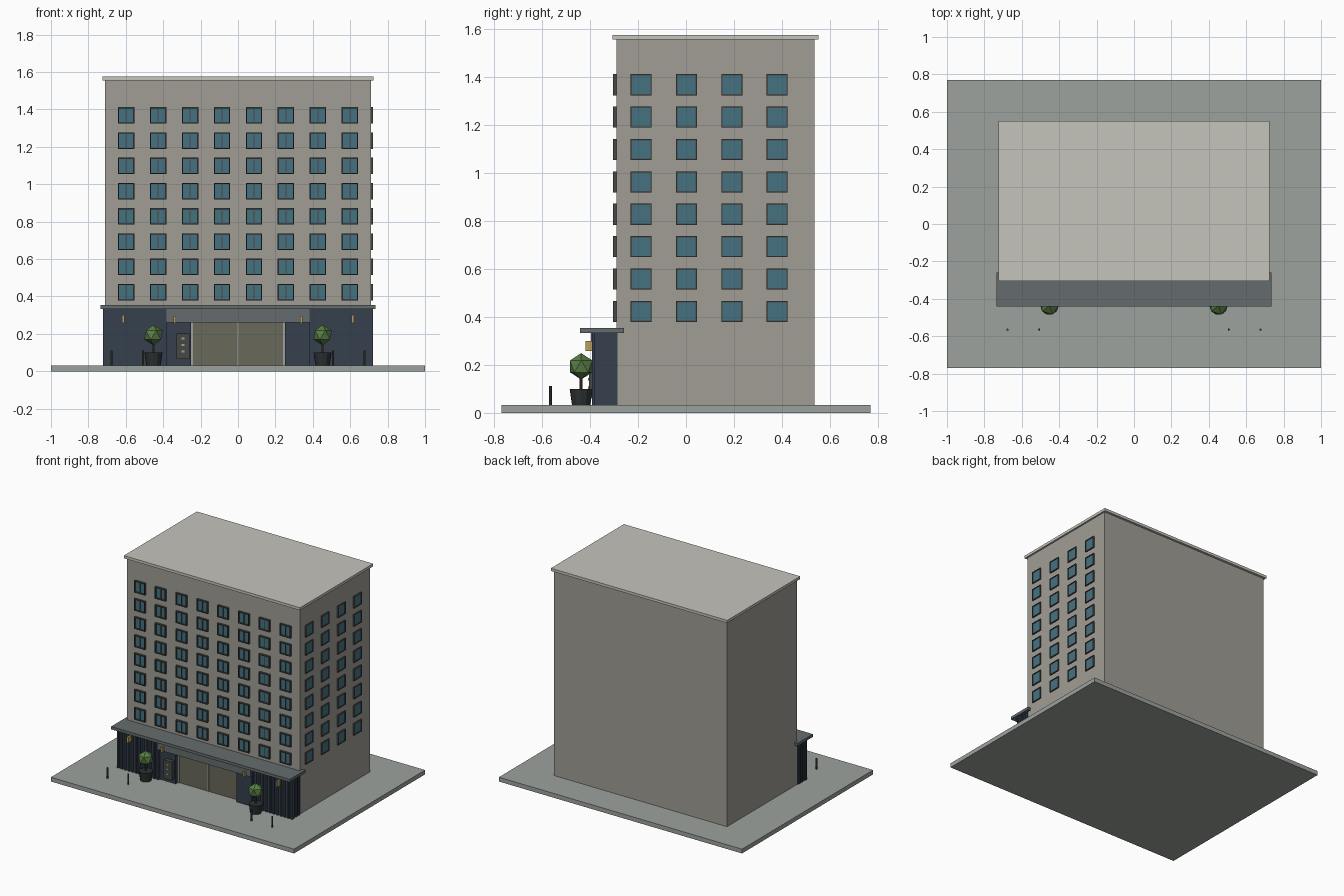
import bpy, bmesh
from mathutils import Matrix, Vector

if "Cube" in bpy.data.objects:
    bpy.data.objects.remove(bpy.data.objects["Cube"])


def material(name, rgb):
    m = bpy.data.materials.new(name)
    m.diffuse_color = (*rgb, 1)
    m.use_nodes = True
    m.node_tree.nodes["Principled BSDF"].inputs["Base Color"].default_value = m.diffuse_color
    return m


STONE = material("stone", (0.35, 0.34, 0.30))
ROOF = material("roof_cap", (0.56, 0.55, 0.50))
PAVE = material("paving", (0.34, 0.36, 0.34))
NAVY = material("navy_cladding", (0.035, 0.05, 0.075))
SLATE = material("slate", (0.13, 0.15, 0.155))
FRAME = material("dark_frame", (0.06, 0.065, 0.06))
GLASS = material("teal_glass", (0.06, 0.17, 0.22))
DOOR = material("door_glass", (0.14, 0.14, 0.10))
METAL = material("pale_metal", (0.35, 0.36, 0.36))
BRASS = material("brass", (0.50, 0.35, 0.11))
POT = material("pot", (0.025, 0.03, 0.03))
TRUNK = material("trunk", (0.09, 0.06, 0.035))
LEAF = material("leaf", (0.10, 0.21, 0.06))


def add_box(bm, x0, x1, y0, y1, z0, z1):
    size = Vector((x1 - x0, y1 - y0, z1 - z0))
    mid = Vector((x0 + x1, y0 + y1, z0 + z1)) / 2
    bmesh.ops.create_cube(bm, size=1, matrix=Matrix.Translation(mid) @ Matrix.Diagonal((*size, 1)))


def finish(name, bm, mat):
    me = bpy.data.meshes.new(name)
    bm.to_mesh(me)
    bm.free()
    me.materials.append(mat)
    ob = bpy.data.objects.new(name, me)
    bpy.context.collection.objects.link(ob)
    return ob


def boxes(name, mat, *dims):
    bm = bmesh.new()
    for d in dims:
        add_box(bm, *d)
    return finish(name, bm, mat)


def cone(name, mat, x, y, z0, z1, r0, r1, n):
    bm = bmesh.new()
    bmesh.ops.create_cone(bm, cap_ends=True, segments=n, radius1=r0, radius2=r1, depth=z1 - z0,
                          matrix=Matrix.Translation((x, y, (z0 + z1) / 2)))
    return finish(name, bm, mat)


def both(x0, x1, *rest):
    """A box and its mirror image across x = 0."""
    return [(x0, x1, *rest), (-x1, -x0, *rest)]


# Ground slab, tower and roof cap
boxes("paving_slab", PAVE, (-1, 1, -0.77, 0.77, 0, 0.032))
boxes("tower", STONE, (-0.712, 0.712, -0.29, 0.535, 0.03, 1.558))
boxes("roof_cap", ROOF, (-0.725, 0.725, -0.306, 0.552, 1.556, 1.576))

# Windows: four frame bars round a set-back pane, on the front and right walls
frames, panes = bmesh.new(), bmesh.new()
H, T = 0.044, 0.006


def window(place, depth, mullion):
    """place maps (along0, along1, out0, out1, z0, z1) to a box."""
    bars = [(-H, H, H - T, H), (-H, H, -H, T - H),
            (-H, T - H, T - H, H - T), (H - T, H, T - H, H - T)]
    for a0, a1, z0, z1 in bars:
        add_box(frames, *place(a0, a1, -0.004, depth, z0, z1))
    if mullion:
        add_box(frames, *place(-0.003, 0.003, -0.004, depth * 0.7, T - H, H - T))
    add_box(panes, *place(T - H, H - T, -0.004, 0.005, T - H, H - T))


for row in range(8):
    z = 0.423 + 0.135 * row
    for col in range(8):
        x = (col - 3.5) * 0.171
        window(lambda a0, a1, o0, o1, z0, z1: (x + a0, x + a1, -0.29 - o1, -0.29 - o0, z + z0, z + z1),
               0.015, True)
    for col in range(4):
        y = -0.187 + 0.189 * col
        window(lambda a0, a1, o0, o1, z0, z1: (0.712 + o0, 0.712 + o1, y + a0, y + a1, z + z0, z + z1),
               0.010, False)
finish("window_frames", frames, FRAME)
finish("window_panes", panes, GLASS)

# Street front: side walls with battens, entrance recess, canopy
boxes("clad_walls", NAVY, *both(0.38, 0.714, -0.384, -0.285, 0.03, 0.335))
battens = []
for i in range(12):
    x = 0.382 + 0.0296 * i
    battens += both(x, x + 0.013, -0.392, -0.38, 0.03, 0.335)
for y in (-0.375, -0.345, -0.315):
    battens += both(0.71, 0.72, y, y + 0.013, 0.03, 0.335)
boxes("cladding_battens", NAVY, *battens)
boxes("entrance_side_panels", NAVY, *both(0.25, 0.382, -0.375, -0.285, 0.03, 0.262))
boxes("canopy", SLATE, (-0.735, 0.735, -0.441, -0.259, 0.333, 0.354))
boxes("fascia_band", SLATE, (-0.382, 0.382, -0.397, -0.285, 0.26, 0.335))

# Entrance doors with pale edge posts and centre post
boxes("entrance_glass", DOOR, (-0.25, 0.25, -0.345, -0.285, 0.03, 0.262))
boxes("entrance_posts", METAL, (-0.004, 0.004, -0.352, -0.34, 0.03, 0.262),
      *both(0.24, 0.25, -0.352, -0.34, 0.03, 0.262))

# Notice board with small plain cards
boxes("notice_board", FRAME, (-0.328, -0.26, -0.405, -0.37, 0.065, 0.202))
boxes("notice_cards", METAL, *[(-0.303, -0.285, -0.408, -0.403, z, z + 0.01) for z in (0.10, 0.135, 0.17)])

# Wall lamps
boxes("wall_lamps", BRASS, *both(0.607, 0.621, -0.42, -0.385, 0.257, 0.30),
      *both(0.332, 0.344, -0.42, -0.39, 0.257, 0.295))

# Clipped trees in tapered pots
for side, sx in (("left", -0.452), ("right", 0.452)):
    cone(side + "_pot", POT, sx, -0.437, 0.03, 0.10, 0.038, 0.048, 12)
    cone(side + "_trunk", TRUNK, sx, -0.437, 0.098, 0.16, 0.006, 0.006, 8)
    bm = bmesh.new()
    bmesh.ops.create_icosphere(bm, subdivisions=1, radius=0.055,
                               matrix=Matrix.Translation((sx, -0.437, 0.194)))
    finish(side + "_foliage", bm, LEAF)

# Bollards on the pavement
for i, x in enumerate((-0.677, -0.507, 0.507, 0.677)):
    cone(f"bollard_{i + 1}", FRAME, x, -0.565, 0.03, 0.112, 0.006, 0.006, 10)
